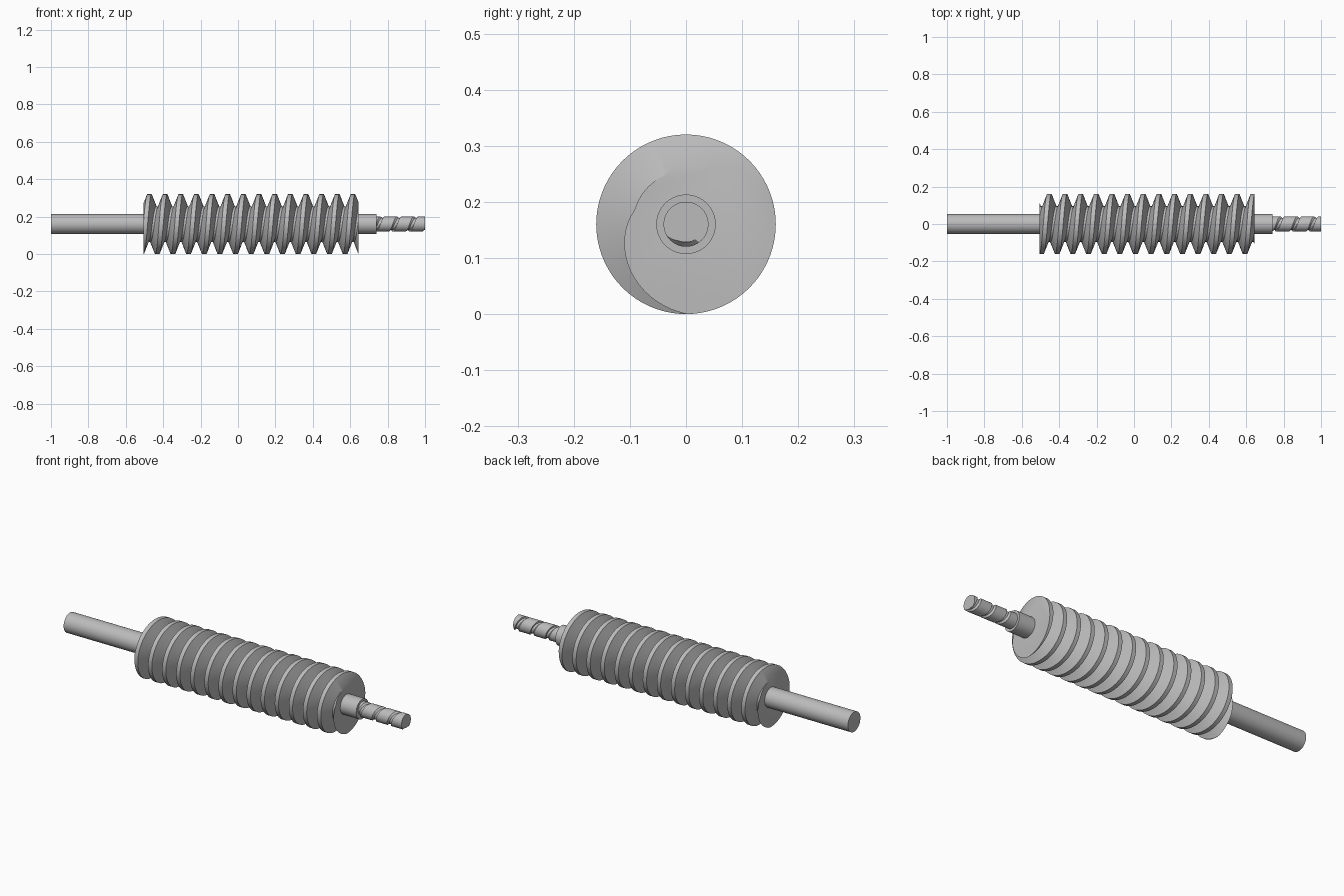
import bpy, bmesh
from math import pi, tau, cos, sin, radians, ceil
from mathutils import Matrix

if "Cube" in bpy.data.objects:
    bpy.data.objects.remove(bpy.data.objects["Cube"], do_unlink=True)

AXIS_Z = 0.16
SEGMENTS = 72

steel = bpy.data.materials.new("grey_steel")
steel.use_nodes = True
colour = (0.5, 0.5, 0.5, 1)
steel.diffuse_color = colour
steel.node_tree.nodes["Principled BSDF"].inputs["Base Color"].default_value = colour


def finish(name, bm):
    """Turn a bmesh into a shaded object lying on the screw axis."""
    bmesh.ops.recalc_face_normals(bm, faces=bm.faces)
    mesh = bpy.data.meshes.new(name)
    bm.to_mesh(mesh)
    bm.free()
    mesh.materials.append(steel)
    obj = bpy.data.objects.new(name, mesh)
    obj.location.z = AXIS_Z
    bpy.context.collection.objects.link(obj)
    bpy.ops.object.select_all(action='DESELECT')
    obj.select_set(True)
    bpy.context.view_layer.objects.active = obj
    bpy.ops.object.shade_smooth_by_angle(angle=radians(25))
    return obj


def rod(name, x0, x1, radius):
    bm = bmesh.new()
    place = Matrix.Translation(((x0 + x1) / 2, 0, 0)) @ Matrix.Rotation(pi / 2, 4, 'Y')
    bmesh.ops.create_cone(bm, cap_ends=True, segments=SEGMENTS, radius1=radius,
                          radius2=radius, depth=x1 - x0, matrix=place)
    return finish(name, bm)


def radius_at(profile, u):
    """Radius of a repeating profile of (pitch fraction, radius) points."""
    u = (u - profile[0][0]) % 1 + profile[0][0]
    points = profile + [(profile[0][0] + 1, profile[0][1])]
    for (ua, ra), (ub, rb) in zip(points, points[1:]):
        if u <= ub:
            return ra + (rb - ra) * (u - ua) / (ub - ua)
    return points[-1][1]


def helix(name, x0, x1, pitch, end_angle, profile):
    """Solid screw whose profile origin meets the x1 end at end_angle."""
    bm = bmesh.new()
    k = len(profile)
    turns = ceil((x1 - x0) / pitch) + 3
    columns = []
    for i in range(SEGMENTS):
        a = tau * i / SEGMENTS
        lead = (a - end_angle) / tau
        column = []
        for turn in range(-turns, 4):
            for u, _ in profile:
                x = min(max(x1 + pitch * (turn + u - lead), x0), x1)
                r = radius_at(profile, (x - x1) / pitch + lead)
                column.append(bm.verts.new((x, r * cos(a), r * sin(a))))
        columns.append(column)
    # one full turn shifts the profile by a whole pitch
    first = columns[0]
    columns.append([first[max(j - k, 0)] for j in range(len(first))])
    for left, right in zip(columns, columns[1:]):
        for j in range(len(left) - 1):
            ring = list(dict.fromkeys((left[j], left[j + 1], right[j + 1], right[j])))
            if len(ring) > 2:
                bm.faces.new(ring)
    bmesh.ops.remove_doubles(bm, verts=bm.verts, dist=1e-5)
    bmesh.ops.holes_fill(bm, edges=[e for e in bm.edges if e.is_boundary], sides=0)
    return finish(name, bm)


# Plain shaft and collar
rod("main_shaft", -1, 0.74, 0.053)

# Deep worm thread with a trapezoid section
helix("worm_thread", -0.505, 0.645, 0.0837, radians(-41),
      [(-0.135, 0.16), (0.135, 0.16), (0.43, 0.095), (0.57, 0.095)])

# Narrow end rod with a shallow spiral groove
helix("grooved_end", 0.735, 1, 0.09, radians(-100),
      [(-0.14, 0.04), (-0.04, 0.032), (0.115, 0.032), (0.125, 0.04)])
